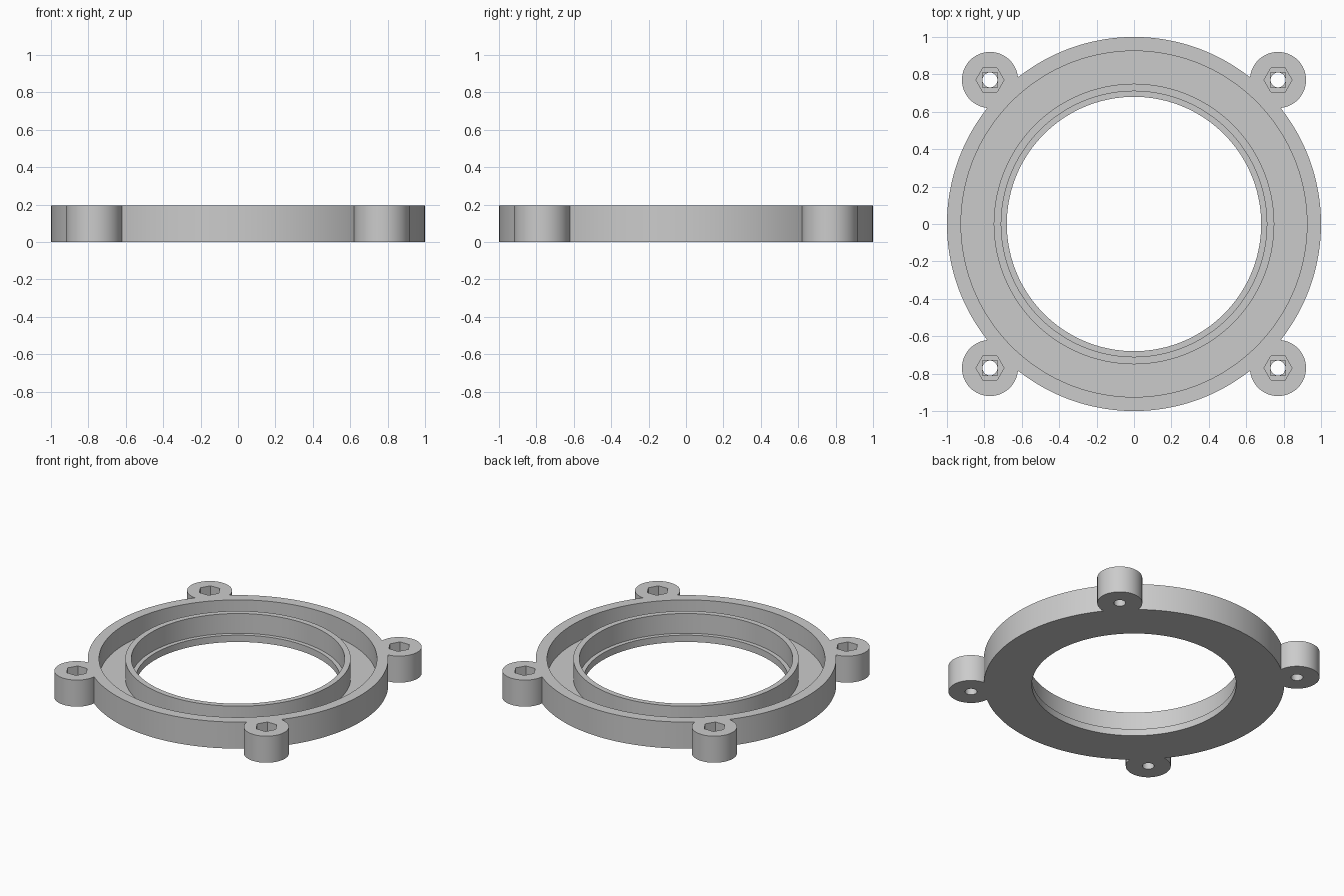
import bpy, bmesh, math

cube = bpy.data.objects.get("Cube")
if cube:
    bpy.data.objects.remove(cube, do_unlink=True)

HEIGHT = 0.195
FLOOR = 0.05
BOSS = 0.77

grey = bpy.data.materials.new("plain grey")
grey.use_nodes = True
colour = (0.6, 0.6, 0.6, 1)
grey.diffuse_color = colour
grey.node_tree.nodes["Principled BSDF"].inputs["Base Color"].default_value = colour


def add_object(name, bm):
    bmesh.ops.recalc_face_normals(bm, faces=bm.faces)
    mesh = bpy.data.meshes.new(name)
    bm.to_mesh(mesh)
    bm.free()
    mesh.materials.append(grey)
    obj = bpy.data.objects.new(name, mesh)
    bpy.context.collection.objects.link(obj)
    return obj


def lathe(name, profile, steps):
    """Revolve a closed (radius, height) outline around z."""
    bm = bmesh.new()
    rings = []
    for i in range(steps):
        a = 2 * math.pi * i / steps
        rings.append([bm.verts.new((r * math.cos(a), r * math.sin(a), z)) for r, z in profile])
    n = len(profile)
    for i in range(steps):
        a, b = rings[i], rings[(i + 1) % steps]
        for j in range(n):
            k = (j + 1) % n
            bm.faces.new((a[j], b[j], b[k], a[k]))
    return add_object(name, bm)


def prism(name, x, y, radius, sides, z0, z1, turn=0.0):
    """Upright prism with its first corner turned from +x."""
    bm = bmesh.new()
    base = []
    for i in range(sides):
        a = turn + 2 * math.pi * i / sides
        base.append(bm.verts.new((x + radius * math.cos(a), y + radius * math.sin(a), z0)))
    face = bm.faces.new(base)
    top = bmesh.ops.extrude_face_region(bm, geom=[face])["geom"]
    verts = [v for v in top if isinstance(v, bmesh.types.BMVert)]
    bmesh.ops.translate(bm, verts=verts, vec=(0, 0, z1 - z0))
    return add_object(name, bm)


def combine(target, other, operation):
    """Apply a boolean and discard the helper."""
    mod = target.modifiers.new(operation, 'BOOLEAN')
    mod.operation = operation
    mod.solver = 'EXACT'
    mod.object = other
    bpy.context.view_layer.objects.active = target
    bpy.ops.object.modifier_apply(modifier=mod.name)
    bpy.data.objects.remove(other, do_unlink=True)


# Ring with an open channel between two walls and a lip inside the bore
ring = lathe("mounting_ring", [
    (1.0, 0), (1.0, HEIGHT), (0.925, HEIGHT), (0.925, FLOOR),
    (0.75, FLOOR), (0.75, HEIGHT), (0.71, HEIGHT), (0.71, FLOOR),
    (0.68, FLOOR), (0.68, 0)], 144)

# Four screw bosses, each with a nut pocket, a square step and a screw hole
for sx in (-1, 1):
    for sy in (-1, 1):
        x, y = sx * BOSS, sy * BOSS
        combine(ring, prism("boss", x, y, 0.15, 64, 0, HEIGHT), 'UNION')
        combine(ring, prism("nut_pocket", x, y, 0.075, 6, 0.08, 0.3), 'DIFFERENCE')
        combine(ring, prism("square_step", x, y, 0.058, 4, 0.07, 0.15, math.pi / 4), 'DIFFERENCE')
        combine(ring, prism("screw_hole", x, y, 0.04, 32, -0.1, 0.12), 'DIFFERENCE')

# Smooth round walls with crisp rims
bpy.ops.object.select_all(action='DESELECT')
ring.select_set(True)
bpy.context.view_layer.objects.active = ring
bpy.ops.object.shade_smooth_by_angle(angle=math.radians(30))
